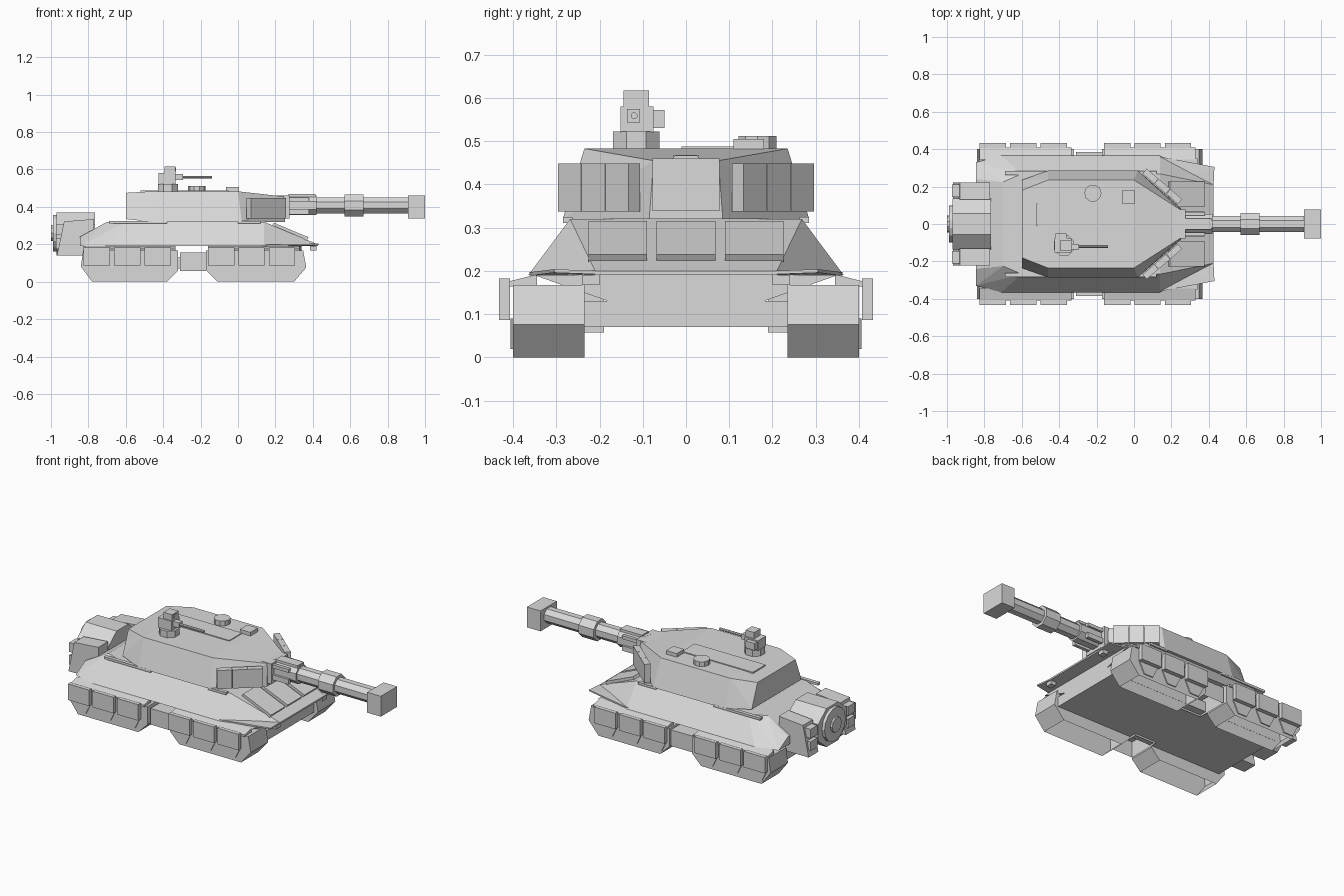
import bpy, bmesh, math
from mathutils import Vector, Matrix

cube = bpy.data.objects.get("Cube")
if cube:
    bpy.data.objects.remove(cube, do_unlink=True)

grey = bpy.data.materials.new("plain grey")
grey.use_nodes = True
colour = (0.7, 0.7, 0.7, 1)
grey.diffuse_color = colour
grey.node_tree.nodes["Principled BSDF"].inputs["Base Color"].default_value = colour


def finish(name, bm):
    mesh = bpy.data.meshes.new(name)
    bm.to_mesh(mesh)
    bm.free()
    mesh.materials.append(grey)
    obj = bpy.data.objects.new(name, mesh)
    bpy.context.collection.objects.link(obj)
    return obj


def solid(name, points, open_bottom=False):
    """Convex faceted block around the given points, optionally without its floor."""
    bm = bmesh.new()
    for p in points:
        bm.verts.new(p)
    bmesh.ops.convex_hull(bm, input=bm.verts)
    bmesh.ops.delete(bm, geom=[v for v in bm.verts if not v.link_faces], context='VERTS')
    bmesh.ops.dissolve_limit(bm, angle_limit=0.02, verts=bm.verts, edges=bm.edges)
    bmesh.ops.recalc_face_normals(bm, faces=bm.faces)
    if open_bottom:
        floor = [f for f in bm.faces if f.normal.z < -0.99]
        bmesh.ops.delete(bm, geom=floor, context='FACES')
    return finish(name, bm)


def both(points):
    return [(x, s * y, z) for x, y, z in points for s in (1, -1)]


def box(name, x, y, z, open_bottom=False):
    return solid(name, [(a, b, c) for a in x for b in y for c in z], open_bottom)


def extrude_y(name, profile, y, open_bottom=False):
    return solid(name, [(a, b, c) for a, c in profile for b in y], open_bottom)


def tube(name, sides, radius, start, end):
    """Closed prism running from start to end, with flats facing the axes."""
    a, b = Vector(start), Vector(end)
    bm = bmesh.new()
    turn = (b - a).to_track_quat('Z', 'Y').to_matrix().to_4x4()
    spin = Matrix.Rotation(math.pi / sides, 4, 'Z')
    bmesh.ops.create_cone(bm, cap_ends=True, segments=sides, radius1=radius, radius2=radius,
                          depth=(b - a).length,
                          matrix=Matrix.Translation((a + b) / 2) @ turn @ spin)
    return finish(name, bm)


def side_y(s, lo, hi):
    return (s * lo, s * hi)


# Hull
solid("upper_hull", both([
    (-0.845, 0.33, 0.19), (-0.71, 0.365, 0.19), (0.14, 0.365, 0.19), (0.425, 0.21, 0.19),
    (0.425, 0.21, 0.2), (-0.845, 0.24, 0.24), (-0.70, 0.225, 0.32),
    (-0.60, 0.268, 0.32), (0.14, 0.268, 0.32)]))
box("belly", (-0.8, 0.34), (-0.236, 0.236), (0.07, 0.13))
for name, x0, x1 in (("rear_underbody", -0.8, -0.34), ("front_underbody", -0.15, 0.34)):
    solid(name, both([(x, y, z) for x in (x0, x1) for y, z in ((0.18, 0.13), (0.35, 0.19))]))


# Sloped plates on the front deck
def deck(x):
    return 0.32 - (x - 0.14) * 0.42


for y in (-0.158, 0, 0.158):
    solid("deck_plate", [(x + shift, y + w, deck(x) + h) for x in (0.18, 0.365)
                         for w in (-0.068, 0.068) for shift, h in ((0, -0.008), (0.012, 0.012))])

# Running gear and hull fittings on each side
rear_pod = [(-0.84, 0.08), (-0.78, 0), (-0.38, 0), (-0.32, 0.06),
            (-0.32, 0.168), (-0.828, 0.168)]
front_pod = [(-0.17, 0.168), (-0.17, 0.06), (-0.11, 0), (0.30, 0),
             (0.365, 0.076), (0.348, 0.168)]
for s, side in ((1, "left"), (-1, "right")):
    extrude_y(side + "_rear_track", rear_pod, side_y(s, 0.235, 0.40), True)
    extrude_y(side + "_front_track", front_pod, side_y(s, 0.235, 0.40), True)
    box(side + "_track_link", (-0.31, -0.17), side_y(s, 0.19, 0.385), (0.058, 0.155), True)
    for start in (-0.825, -0.16):
        for i in range(3):
            x = start + 0.163 * i
            box(side + "_skirt", (x, x + 0.14), side_y(s, 0.407, 0.432), (0.086, 0.182))
            extrude_y(side + "_wheel_cover",
                      [(x + 0.005, 0.09), (x + 0.135, 0.09), (x + 0.1, 0.02), (x + 0.04, 0.02)],
                      side_y(s, 0.40, 0.406))
        solid(side + "_track_guard", [(x, s * y, z) for x in (start, start + 0.49)
              for y, z in ((0.345, 0.168), (0.345, 0.192), (0.409, 0.164), (0.409, 0.176))])
    solid(side + "_front_fender", [(x, s * y, z + h) for x, y, z in
          ((0.13, 0.362, 0.189), (0.13, 0.2, 0.189), (0.425, 0.2, 0.192), (0.43, 0.305, 0.196))
          for h in (0, 0.008)])
    box(side + "_lamp", (0.385, 0.42), side_y(s, 0.2, 0.24), (0.168, 0.19))
    for x0, x1 in ((-0.69, -0.38), (0.0, 0.12)):
        box(side + "_deck_rail", (x0, x1), side_y(s, 0.262, 0.284), (0.311, 0.325))

    # Rear stowage boxes with smaller packs behind
    extrude_y(side + "_rear_bin", [(-0.968, 0.14), (-0.93, 0.322), (-0.77, 0.335),
                                   (-0.77, 0.24), (-0.82, 0.14)], side_y(s, 0.13, 0.222))
    for z in (0.175, 0.25):
        box(side + "_rear_pack", (-0.972, -0.93), side_y(s, 0.145, 0.21), (z, z + 0.055))

    # Angled armour blocks on the turret cheek
    a, b = Vector((0.045, s * 0.270, 0)), Vector((0.235, s * 0.106, 0))
    along = (b - a) / 3
    out = Vector((-along.y, along.x, 0)).normalized() * s * 0.035
    for i in range(3):
        p, q = a + along * (i + 0.01), a + along * (i + 0.99)
        solid(side + "_cheek_armour", [v + Vector((0, 0, z)) for v in (p, q, p + out, q + out)
                                       for z in (0.337, 0.448)])

# Rear drum
solid("rear_drum", both([(x, y, z) for x in (-0.97, -0.765)
                         for y, z in ((0.056, 0.14), (0.135, 0.205),
                                      (0.135, 0.305), (0.056, 0.37))]))
tube("drum_rim", 14, 0.1, (-0.988, 0, 0.26), (-0.96, 0, 0.26))
tube("drum_hub", 10, 0.045, (-1.0, 0, 0.26), (-0.98, 0, 0.26))

# Turret
solid("turret", both([
    (-0.60, 0.235, 0.335), (-0.46, 0.285, 0.32), (0.02, 0.285, 0.32), (0.25, 0.085, 0.32),
    (-0.60, 0.18, 0.475), (-0.46, 0.235, 0.483), (0.0, 0.235, 0.483), (0.25, 0.075, 0.455)]))
box("roof_panel", (-0.52, -0.05), (-0.01, 0.11), (0.48, 0.488))
tube("roof_hatch", 10, 0.046, (-0.22, 0.165, 0.478), (-0.22, 0.165, 0.512))
box("roof_sight", (-0.065, 0.005), (0.11, 0.18), (0.475, 0.505))

# Main gun
gun_z = 0.408
box("mantlet", (0.2, 0.275), (-0.078, 0.078), (0.338, 0.46))
for name, r, x0, x1 in (("barrel", 0.046, 0.25, 0.95), ("inner_sleeve", 0.057, 0.25, 0.42),
                        ("middle_sleeve", 0.064, 0.57, 0.67)):
    tube(name, 8, r, (x0, 0, gun_z), (x1, 0, gun_z))
for s in (1, -1):
    box("sleeve_slat", (0.25, 0.38), side_y(s, 0.045, 0.065), (0.43, 0.45))
    box("sleeve_slat", (0.25, 0.38), side_y(s, 0.045, 0.065), (0.36, 0.39))
box("sleeve_cover", (0.27, 0.415), (-0.03, 0.03), (0.45, 0.468))
box("muzzle_block", (0.91, 1.0), (-0.077, 0.077), (0.338, 0.46))

# Remote weapon station
tube("weapon_base", 8, 0.058, (-0.375, -0.115, 0.475), (-0.375, -0.115, 0.522))
box("weapon_body", (-0.425, -0.335), (-0.152, -0.075), (0.52, 0.58))
box("weapon_head", (-0.392, -0.335), (-0.145, -0.085), (0.578, 0.617))
box("head_window", (-0.337, -0.332), (-0.133, -0.097), (0.59, 0.61))
box("weapon_ammo", (-0.42, -0.36), (-0.077, -0.05), (0.53, 0.572))
box("gun_cradle", (-0.337, -0.295), (-0.136, -0.106), (0.543, 0.575))
tube("small_gun", 8, 0.008, (-0.30, -0.12, 0.559), (-0.14, -0.12, 0.559))
